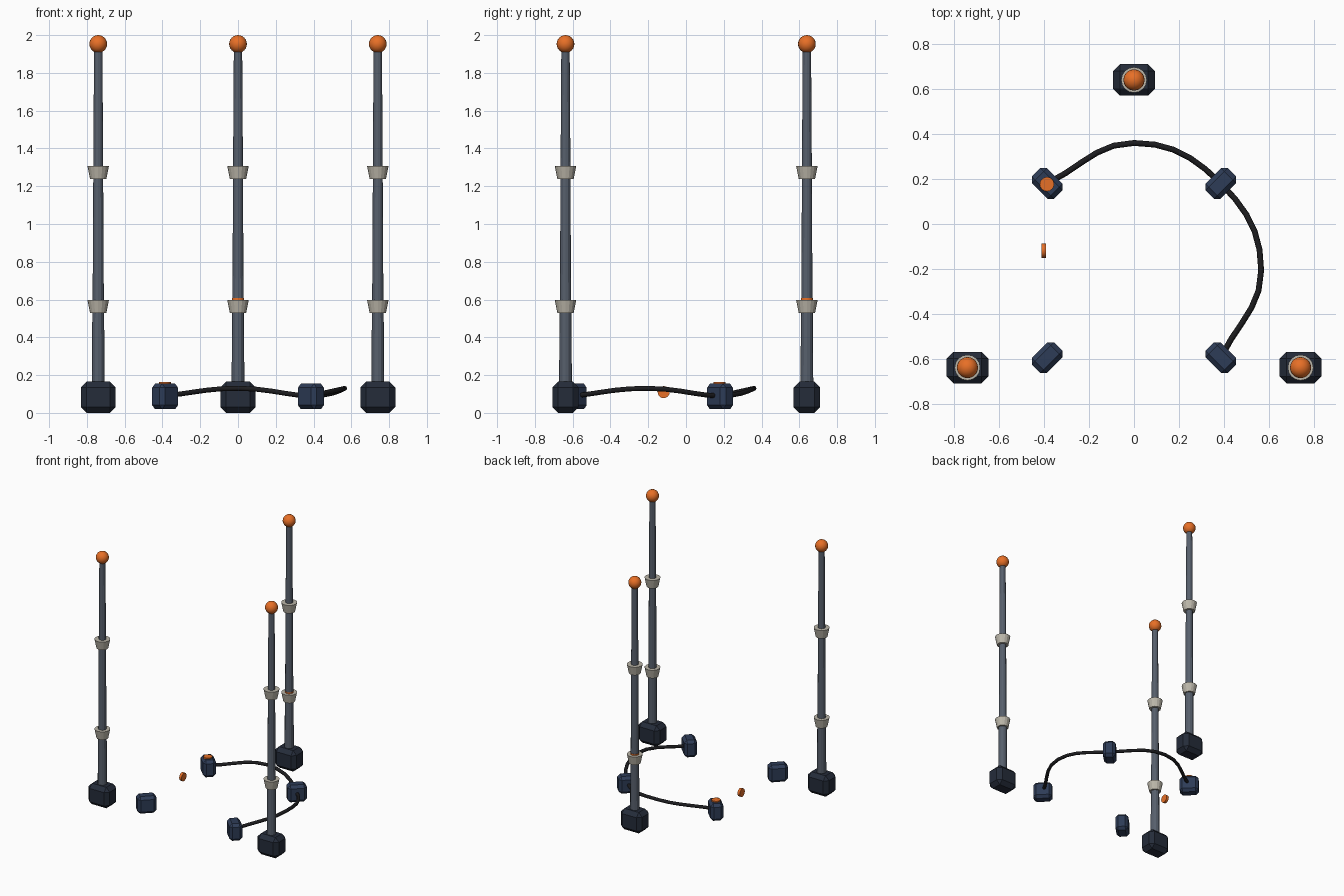
import bpy, math

if "Cube" in bpy.data.objects:
    bpy.data.objects.remove(bpy.data.objects["Cube"])


def material(name, rgb):
    m = bpy.data.materials.new(name)
    m.diffuse_color = (*rgb, 1)
    m.use_nodes = True
    m.node_tree.nodes["Principled BSDF"].inputs["Base Color"].default_value = m.diffuse_color
    return m


DARK = material("dark_base", (0.018, 0.025, 0.042))
NAVY = material("navy", (0.027, 0.045, 0.095))
STEEL = material("steel", (0.095, 0.115, 0.15))
BEIGE = material("beige", (0.5, 0.47, 0.4))
ORANGE = material("orange", (0.8, 0.16, 0.02))
BLACK = material("black", (0.012, 0.012, 0.014))


def finish(name, mat, smooth=False):
    ob = bpy.context.object
    ob.name = name
    ob.data.materials.append(mat)
    if smooth:
        bpy.ops.object.shade_smooth_by_angle(angle=math.radians(35))
    return ob


def block(name, loc, size, bevel, mat, turn=0):
    bpy.ops.mesh.primitive_cube_add(size=1, location=loc)
    ob = bpy.context.object
    ob.scale = size
    bpy.ops.object.transform_apply(location=False, rotation=False, scale=True)
    ob.rotation_euler.z = turn
    mod = ob.modifiers.new("chamfer", 'BEVEL')
    mod.width = bevel
    mod.segments = 1
    return finish(name, mat)


def cone(name, x, y, z0, z1, r0, r1, mat, sides=12):
    bpy.ops.mesh.primitive_cone_add(vertices=sides, radius1=r0, radius2=r1,
                                    depth=z1 - z0, location=(x, y, (z0 + z1) / 2))
    return finish(name, mat)


def lamp(name, loc, rot=(0, 0, 0)):
    bpy.ops.mesh.primitive_cylinder_add(vertices=16, radius=0.032, depth=0.02,
                                        location=loc, rotation=rot)
    return finish(name, ORANGE, True)


# Three telescopic masts, each with base, tubes, collars and ball tip
for tag, x, y in (("left", -0.74, -0.638), ("right", 0.74, -0.638), ("back", 0, 0.64)):
    block(f"{tag}_mast_base", (x, y, 0.0825), (0.185, 0.14, 0.165), 0.03, DARK)
    cone(f"{tag}_lower_tube", x, y, 0.14, 0.57, 0.034, 0.031, STEEL)
    cone(f"{tag}_middle_tube", x, y, 0.55, 1.28, 0.030, 0.026, STEEL)
    cone(f"{tag}_upper_tube", x, y, 1.26, 1.94, 0.0265, 0.022, STEEL)
    cone(f"{tag}_lower_collar", x, y, 0.528, 0.598, 0.043, 0.057, BEIGE, 16)
    cone(f"{tag}_upper_collar", x, y, 1.238, 1.308, 0.043, 0.057, BEIGE, 16)
    bpy.ops.mesh.primitive_uv_sphere_add(segments=20, ring_count=12, radius=0.047,
                                         location=(x, y, 1.953))
    finish(f"{tag}_ball_tip", ORANGE, True)

# Four small corner boxes turned towards the middle of their square
for tag, sx, sy in (("front_left", -1, -1), ("front_right", 1, -1),
                    ("back_left", -1, 1), ("back_right", 1, 1)):
    block(f"{tag}_box", (sx * 0.386, -0.207 + sy * 0.387, 0.087), (0.14, 0.095, 0.135),
          0.021, NAVY, sx * sy * math.radians(45))

# Indicator lamps: on a box, on the back mast collar, and one upright
lamp("box_lamp", (-0.387, 0.177, 0.153))
lamp("collar_lamp", (0, 0.64, 0.597))
lamp("upright_lamp", (-0.4, -0.118, 0.11), (0, math.pi / 2, 0))

# Cable linking three of the boxes
points = [(-0.386, 0.18, 0.09), (0, 0.36, 0.13), (0.386, 0.18, 0.09),
          (0.565, -0.207, 0.13), (0.386, -0.594, 0.09)]
curve = bpy.data.curves.new("cable", 'CURVE')
curve.dimensions = '3D'
curve.resolution_u = 5
curve.bevel_depth = 0.013
curve.bevel_resolution = 2
curve.use_fill_caps = True
spline = curve.splines.new('BEZIER')
spline.bezier_points.add(len(points) - 1)
for p, co in zip(spline.bezier_points, points):
    p.co = co
for p in spline.bezier_points:
    p.handle_left_type = p.handle_right_type = 'AUTO'
curve.materials.append(BLACK)
bpy.context.collection.objects.link(bpy.data.objects.new("cable", curve))
